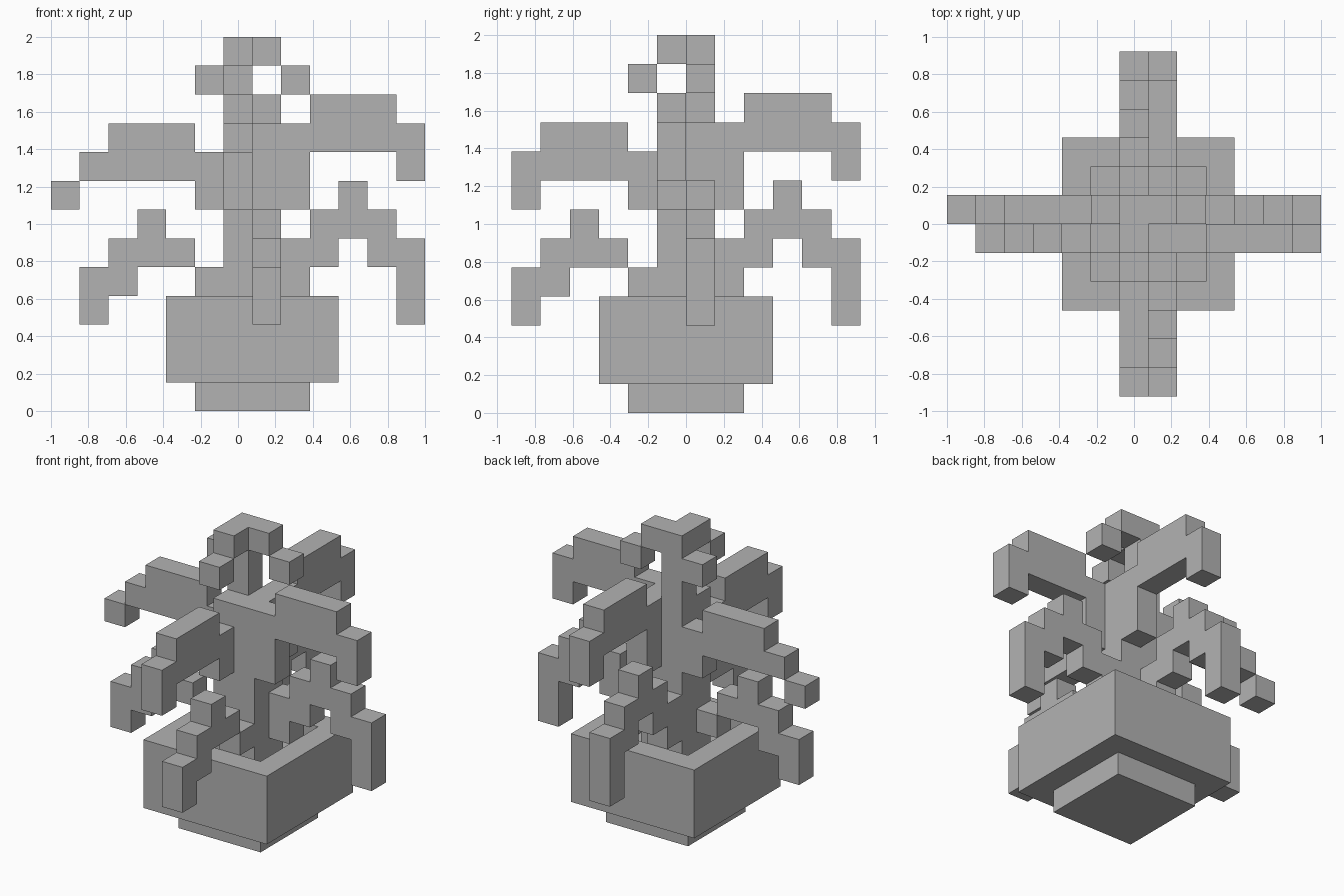
import bpy
import bmesh
from mathutils import Vector

cube = bpy.data.objects.get("Cube")
if cube:
    bpy.data.objects.remove(cube, do_unlink=True)

UNIT = 2 / 13                       # edge of one block
ORIGIN = Vector((-6.5, -6, 0))      # grid corner, in blocks
AXES = [Vector((1, 0, 0)), Vector((0, 1, 0)), Vector((0, 0, 1))]

grey = bpy.data.materials.new("plain_grey")
grey.use_nodes = True
grey.diffuse_color = (0.45, 0.45, 0.45, 1)
grey.node_tree.nodes["Principled BSDF"].inputs["Base Color"].default_value = grey.diffuse_color


def block(xs, ys, zs):
    """Cells of a solid box; each range is inclusive."""
    return {(x, y, z)
            for x in range(xs[0], xs[1] + 1)
            for y in range(ys[0], ys[1] + 1)
            for z in range(zs[0], zs[1] + 1)}


def branch(axis, start, step, lane, profile):
    """One-block-thick leaf growing outward; profile gives (low, high) per step."""
    cells = set()
    for i, (low, high) in enumerate(profile):
        along = start + step * i
        for z in range(low, high + 1):
            cells.add((along, lane, z) if axis == "x" else (lane, along, z))
    return cells


def build(name, cells, filled):
    """Skin the cells, skipping faces buried against any other block."""
    bm = bmesh.new()
    for cell in sorted(cells):
        c = Vector(cell)
        for i, n in enumerate(AXES):
            u, v = AXES[(i + 1) % 3], AXES[(i + 2) % 3]
            for side in (0, 1):
                near = c + n * (2 * side - 1)
                if tuple(int(k) for k in near) in filled:
                    continue
                p = c + n * side
                loop = [p, p + u, p + u + v, p + v]
                if not side:
                    loop.reverse()
                bm.faces.new([bm.verts.new((q + ORIGIN) * UNIT) for q in loop])
    bmesh.ops.remove_doubles(bm, verts=bm.verts, dist=0.001)
    bmesh.ops.dissolve_limit(bm, angle_limit=0.01, verts=bm.verts, edges=bm.edges)
    mesh = bpy.data.meshes.new(name)
    bm.to_mesh(mesh)
    bm.free()
    mesh.materials.append(grey)
    bpy.context.collection.objects.link(bpy.data.objects.new(name, mesh))


# Leaf profiles, from trunk to tip
low_short = [(4, 4), (5, 5), (5, 6), (4, 5), (3, 4)]
low_long = [(4, 5), (5, 6), (6, 7), (5, 6), (3, 5)]
high_short = [(7, 8)] + [(8, 9)] * 3
high_long = [(7, 9)] + [(9, 10)] * 3 + [(8, 9)]

parts = {
    # Pot with a sunken bed of soil
    "pot_foot": block((5, 8), (4, 7), (0, 0)),
    "pot_wall": block((4, 9), (3, 8), (1, 3)) - block((5, 8), (4, 7), (1, 3)),
    "soil": block((5, 8), (4, 7), (1, 2)),
    # Trunk
    "trunk": block((6, 7), (5, 6), (3, 9)),
    # Lower leaves
    "lower_leaf_right": branch("x", 5, -1, 5, low_short),
    "lower_leaf_front": branch("y", 4, -1, 7, low_short),
    "lower_leaf_left": branch("x", 8, 1, 6, low_long),
    "lower_leaf_back": branch("y", 7, 1, 6, low_long),
    # Upper leaves
    "upper_leaf_right": branch("x", 5, -1, 6, high_short + [(8, 8), (7, 7)]),
    "upper_leaf_front": branch("y", 4, -1, 6, high_short + [(7, 8)]),
    "upper_leaf_left": branch("x", 8, 1, 5, high_long),
    "upper_leaf_back": branch("y", 7, 1, 7, high_long),
    # Crown: thin shoot, bent top and three drooping buds
    "crown_shoot": block((6, 6), (6, 6), (10, 12)),
    "crown_top": {(7, 6, 12), (6, 5, 12)},
    "crown_buds": {(5, 6, 11), (8, 6, 11), (6, 4, 11)},
}

filled = set().union(*parts.values())
for name, cells in parts.items():
    build(name, cells, filled)
